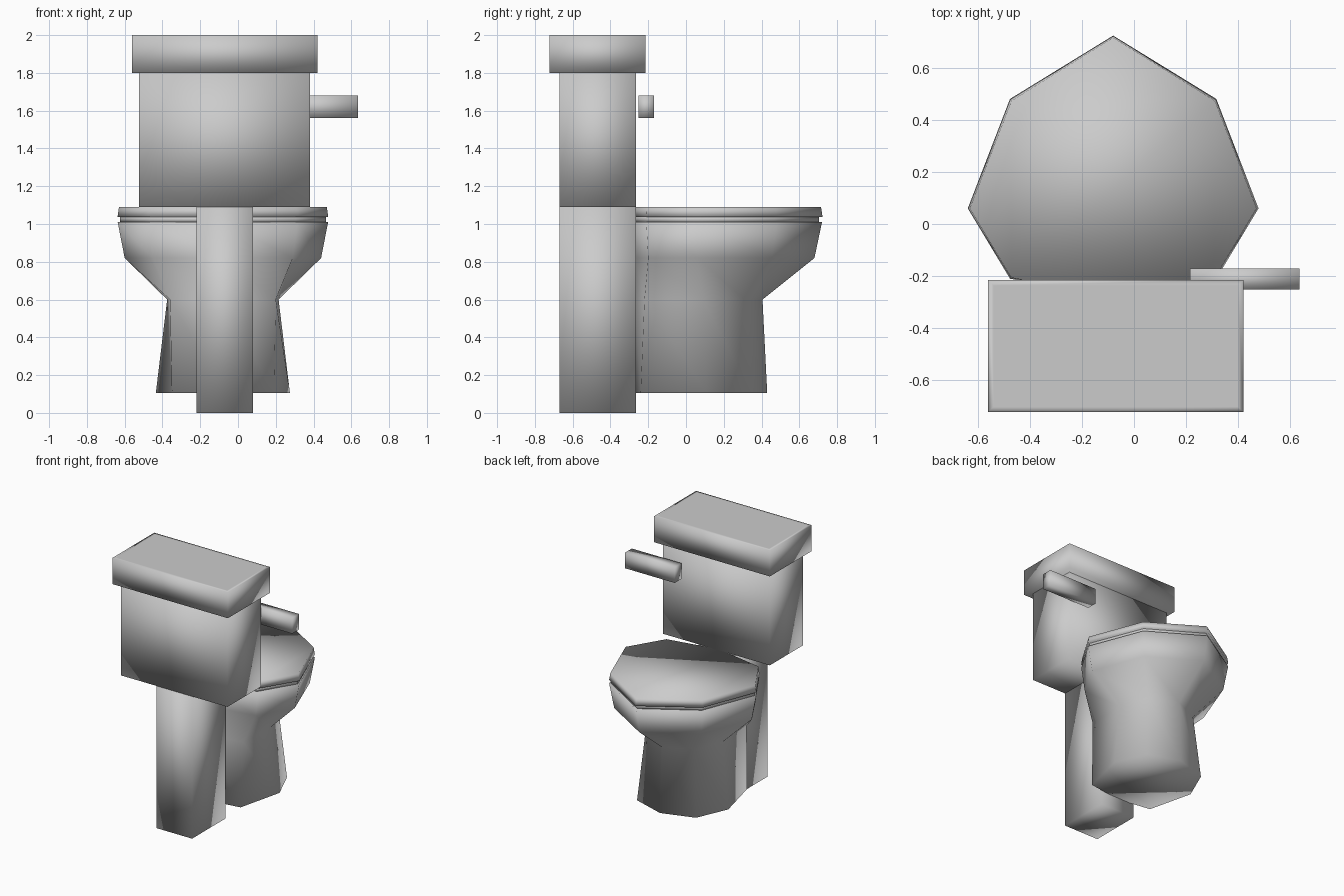
import bpy, bmesh

if "Cube" in bpy.data.objects:
    bpy.data.objects.remove(bpy.data.objects["Cube"])

CX = -0.08  # symmetry plane of the body


def finish(name, bm):
    bmesh.ops.recalc_face_normals(bm, faces=bm.faces)
    me = bpy.data.meshes.new(name)
    bm.to_mesh(me)
    bm.free()
    for p in me.polygons:
        p.use_smooth = True
    ob = bpy.data.objects.new(name, me)
    bpy.context.collection.objects.link(ob)
    return ob


def box(name, lo, hi, inset=0):
    bm = bmesh.new()
    bmesh.ops.create_cube(bm, size=1)
    for v in bm.verts:
        v.co = [(a + b) / 2 + c * (b - a) for a, b, c in zip(lo, hi, v.co)]
    if inset:
        top = max(bm.faces, key=lambda f: f.calc_center_median().z)
        bmesh.ops.inset_region(bm, faces=[top], thickness=inset)
    return finish(name, bm)


def octagon_loft(name, rings):
    """Each ring: z, then tip y, corner x/y, side x/y, rear corner x/y, rear y."""
    bm = bmesh.new()
    loops = []
    for z, fy, dx, dy, sx, sy, rx, ry, by in rings:
        half = [(dx, dy), (sx, sy), (rx, ry)]
        pts = [(0, fy)] + half + [(0, by)] + [(-x, y) for x, y in half[::-1]]
        loops.append([bm.verts.new((CX + x, y, z)) for x, y in pts])
    for a, b in zip(loops, loops[1:]):
        for i in range(8):
            j = (i + 1) % 8
            bm.faces.new((a[i], a[j], b[j], b[i]))
    bm.faces.new(loops[0])
    bm.faces.new(loops[-1])
    return finish(name, bm)


# Bowl and pedestal
octagon_loft("bowl", [
    (0.105, 0.43, 0.25, 0.35, 0.355, 0.11, 0.27, -0.24, -0.28),
    (0.60, 0.405, 0.21, 0.31, 0.295, 0.09, 0.28, -0.22, -0.27),
    (0.82, 0.68, 0.37, 0.455, 0.52, 0.06, 0.37, -0.20, -0.267),
    (1.01, 0.72, 0.395, 0.48, 0.557, 0.06, 0.395, -0.21, -0.287)])

# Thin recessed spacer and closed seat lid
octagon_loft("lid_spacer", [
    (z, 0.705, 0.385, 0.47, 0.545, 0.06, 0.385, -0.205, -0.277) for z in (1.01, 1.037)])
octagon_loft("seat_lid", [
    (1.037, 0.723, 0.396, 0.48, 0.558, 0.06, 0.396, -0.21, -0.285),
    (1.09, 0.715, 0.39, 0.473, 0.55, 0.06, 0.39, -0.206, -0.28)])

# Rear column, tank, tank lid and flush handle
box("support_column", (-0.22, -0.67, 0), (0.08, -0.265, 1.09))
box("tank", (-0.525, -0.67, 1.09), (0.38, -0.265, 1.80))
box("tank_lid", (-0.56, -0.722, 1.80), (0.42, -0.215, 2.0), inset=0.03)
box("flush_handle", (0.215, -0.252, 1.56), (0.636, -0.17, 1.68))
